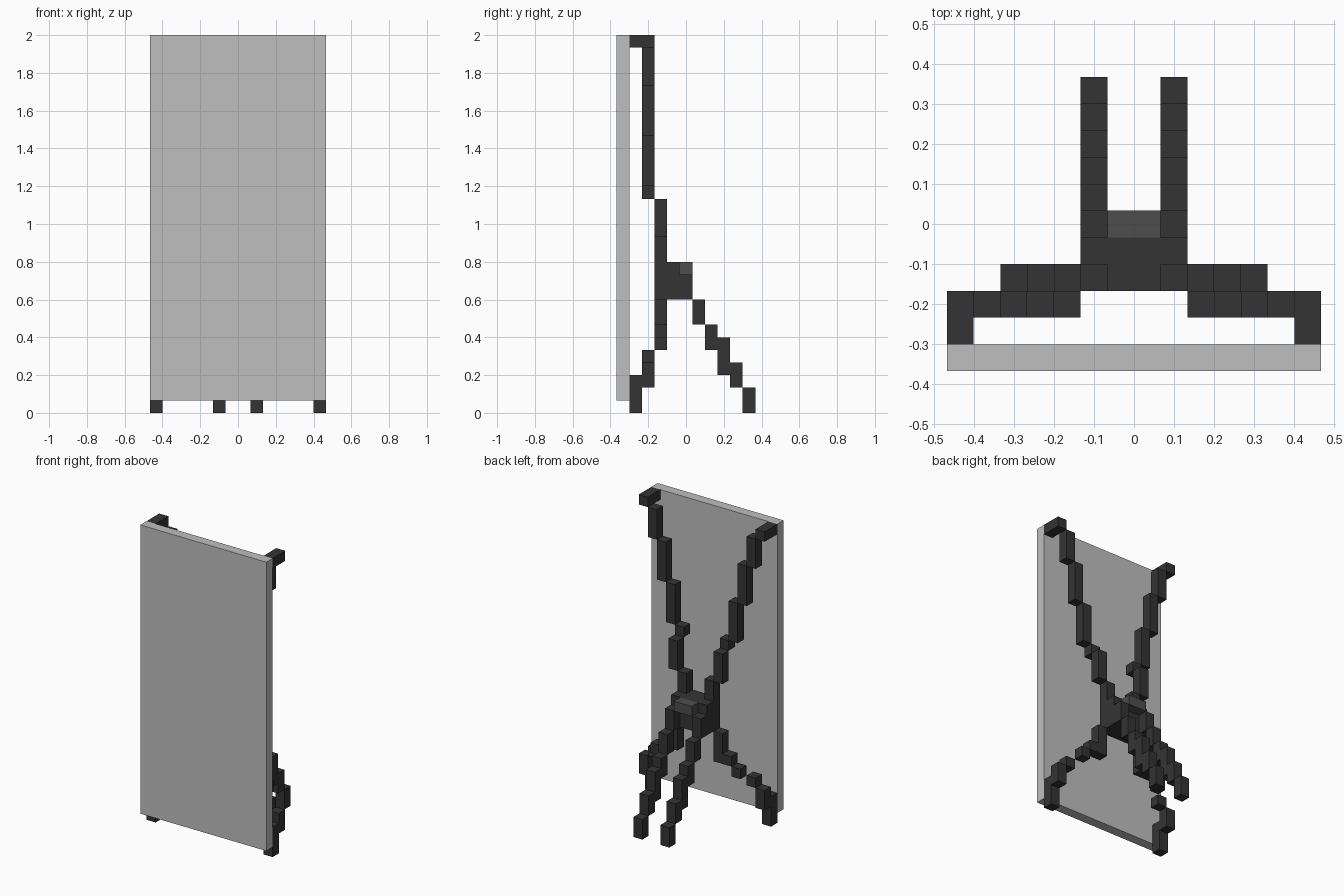
import bpy, bmesh
from mathutils import Matrix, Vector

cube = bpy.data.objects.get("Cube")
if cube:
    bpy.data.objects.remove(cube, do_unlink=True)

U = 2 / 30          # one block
BACK = -4.5         # back face of the panel, in blocks


def material(name, value):
    mat = bpy.data.materials.new(name)
    mat.use_nodes = True
    color = (value, value, value, 1)
    mat.diffuse_color = color
    bsdf = next(n for n in mat.node_tree.nodes if n.type == "BSDF_PRINCIPLED")
    bsdf.inputs["Base Color"].default_value = color
    return mat


panel_grey = material("panel grey", 0.52)
frame_dark = material("frame charcoal", 0.034)
knob_grey = material("knob dark grey", 0.075)


def blocks(name, mat, boxes, mirror=False):
    """Boxes are x, y (layers behind the panel) and z ranges, in blocks."""
    bm = bmesh.new()
    for xs, ys, zs in boxes:
        lo = Vector((xs[0], ys[0] + BACK, zs[0])) * U
        hi = Vector((xs[1], ys[1] + BACK, zs[1])) * U
        size = hi - lo
        bmesh.ops.create_cube(bm, size=1, matrix=Matrix.Translation((lo + hi) / 2)
                              @ Matrix.Diagonal((*size, 1)))
    mesh = bpy.data.meshes.new(name)
    bm.to_mesh(mesh)
    bm.free()
    mesh.materials.append(mat)
    obj = bpy.data.objects.new(name, mesh)
    bpy.context.collection.objects.link(obj)
    if mirror:
        obj.modifiers.new("mirror", "MIRROR").use_mirror_merge = False
    return obj


# Flat board
blocks("panel", panel_grey, [((-7, 7), (-1, 0), (1, 30))])

# Centre of the brace and its knob
blocks("hub", frame_dark, [((-2, 2), (2, 4), (9, 12))])
blocks("knob", knob_grey, [((-1, 1), (4, 5), (11, 12))])

# Stepped arms up to the top corners
blocks("upper_arms", frame_dark, [
    ((1, 2), (2, 3), (12, 14)),
    ((2, 3), (2, 3), (14, 17)),
    ((2, 3), (1, 2), (17, 18)),
    ((3, 4), (1, 2), (18, 22)),
    ((4, 5), (1, 2), (22, 26)),
    ((5, 6), (1, 2), (26, 29)),
    ((6, 7), (0, 2), (29, 30)),
], mirror=True)

# Stepped arms down to the front feet
blocks("lower_arms", frame_dark, [
    ((2, 3), (2, 3), (6, 9)),
    ((3, 4), (2, 3), (6, 7)),
    ((4, 5), (2, 3), (5, 6)),
    ((5, 6), (1, 2), (4, 5)),
    ((6, 7), (1, 2), (2, 4)),
    ((6, 7), (0, 1), (0, 3)),
], mirror=True)

# Rear legs stepping backwards to the ground
steps = [(9, 11), (7, 9), (5, 7), (3, 6), (2, 4), (0, 2)]
blocks("rear_legs", frame_dark,
       [((1, 2), (4 + i, 5 + i), zs) for i, zs in enumerate(steps)], mirror=True)
